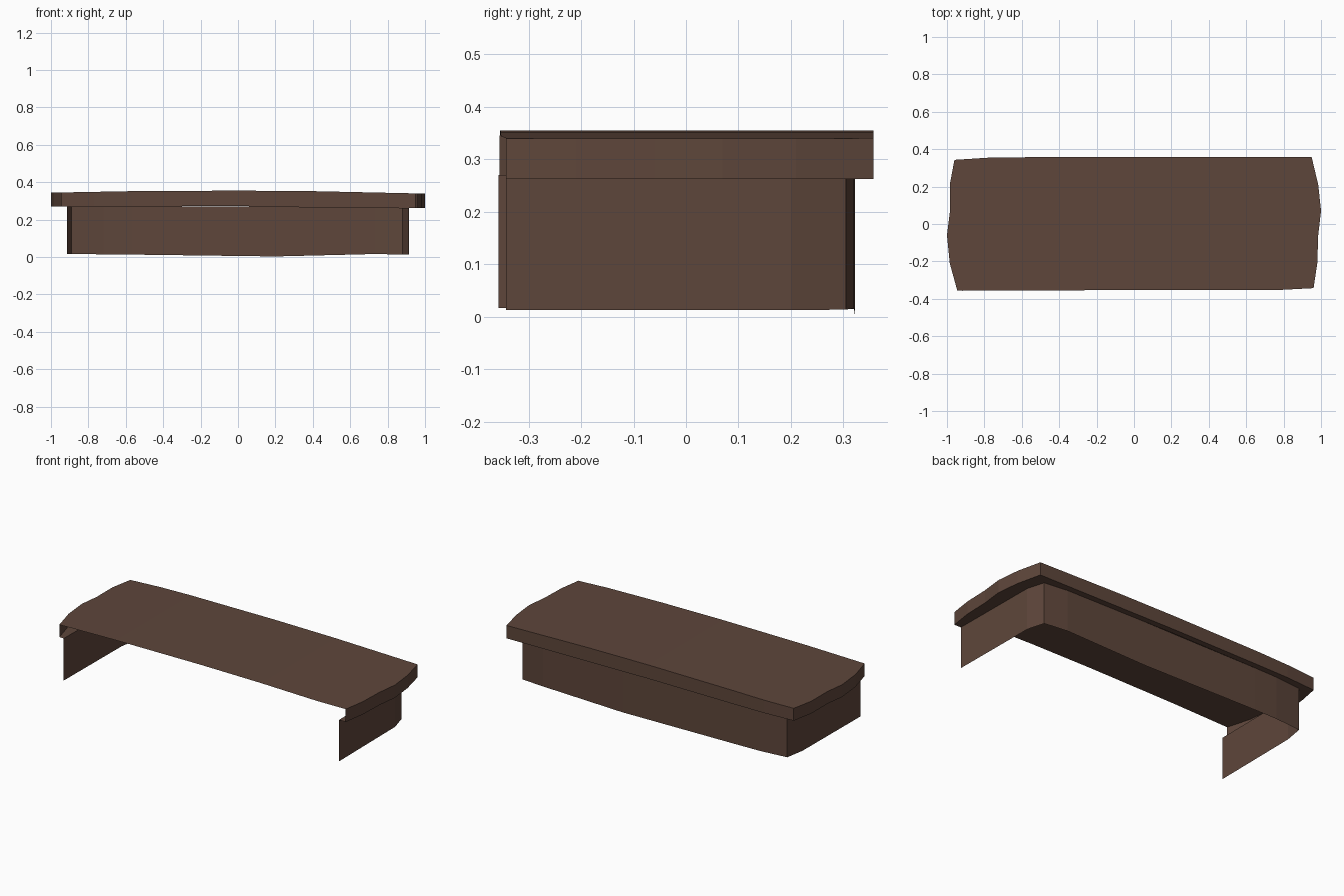
import bpy, bmesh

if "Cube" in bpy.data.objects:
    bpy.data.objects.remove(bpy.data.objects["Cube"])

brown = bpy.data.materials.new("dark brown")
brown.diffuse_color = (0.112, 0.061, 0.043, 1)
brown.use_nodes = True
brown.node_tree.nodes["Principled BSDF"].inputs["Base Color"].default_value = brown.diffuse_color

# Plan outlines, running from the front right, round the back, to the front left
rim = [(0.96, -0.343), (0.98, -0.21), (0.985, -0.06), (1.0, 0.07), (0.985, 0.21), (0.95, 0.357),
       (0.4, 0.357), (0.0, 0.357), (-0.57, 0.357), (-0.77, 0.355), (-0.96, 0.343),
       (-0.985, 0.21), (-0.985, 0.06), (-1.0, -0.06), (-0.985, -0.21), (-0.945, -0.355)]
front = [(-0.945, -0.355), (0.77, -0.353), (0.96, -0.343)]
skirt = [(0.915, -0.343), (0.91, 0.2), (0.88, 0.305), (0.73, 0.32), (0.2, 0.322),
         (-0.57, 0.322), (-0.72, 0.32), (-0.89, 0.305), (-0.91, 0.19), (-0.915, -0.357)]


def interp(points):
    """Height as a piecewise-linear function of x."""
    def f(x):
        for (x0, z0), (x1, z1) in zip(points, points[1:]):
            if x <= x1:
                return z0 + (z1 - z0) * (x - x0) / (x1 - x0)
        return points[-1][1]
    return f


top_z = interp([(-1, 0.344), (-0.57, 0.352), (0, 0.355), (0.4, 0.352), (1, 0.339)])
ledge_z = interp([(-1, 0.27), (0, 0.272), (1, 0.262)])
base_z = interp([(-1, 0.017), (-0.57, 0.013), (0.2, 0.003), (0.73, 0.016), (1, 0.011)])


def finish(name, bm):
    mesh = bpy.data.meshes.new(name)
    bm.to_mesh(mesh)
    bm.free()
    mesh.materials.append(brown)
    obj = bpy.data.objects.new(name, mesh)
    bpy.context.collection.objects.link(obj)


def wall(name, path, lower, upper):
    """Open upright sheet following a plan outline."""
    bm = bmesh.new()
    low = [bm.verts.new((x, y, lower(x))) for x, y in path]
    high = [bm.verts.new((x, y, upper(x))) for x, y in path]
    for i in range(len(path) - 1):
        bm.faces.new((low[i], low[i + 1], high[i + 1], high[i]))
    finish(name, bm)


def sheet(name, outline, height, cuts, up):
    """Flat sheet, cut across x and bent to a height profile."""
    bm = bmesh.new()
    bm.faces.new([bm.verts.new((x, y, 0)) for x, y in outline])
    bmesh.ops.recalc_face_normals(bm, faces=bm.faces)
    bmesh.ops.triangulate(bm, faces=bm.faces[:])
    for x in cuts:
        bmesh.ops.bisect_plane(bm, geom=bm.verts[:] + bm.edges[:] + bm.faces[:],
                               plane_co=(x, 0, 0), plane_no=(1, 0, 0))
    for v in bm.verts:
        v.co.z = height(v.co.x)
    bm.normal_update()
    for f in bm.faces:
        if (f.normal.z > 0) != up:
            f.normal_flip()
    finish(name, bm)


# Gently crowned top
sheet("top_panel", rim + front[1:-1], top_z, (-0.57, 0, 0.4), True)
# Rim and its underside ledge, open at the front
wall("rim", rim, ledge_z, top_z)
sheet("ledge", rim + skirt[::-1], ledge_z, (0,), False)
# Inset skirt below, open at the front
wall("skirt", skirt, base_z, ledge_z)
